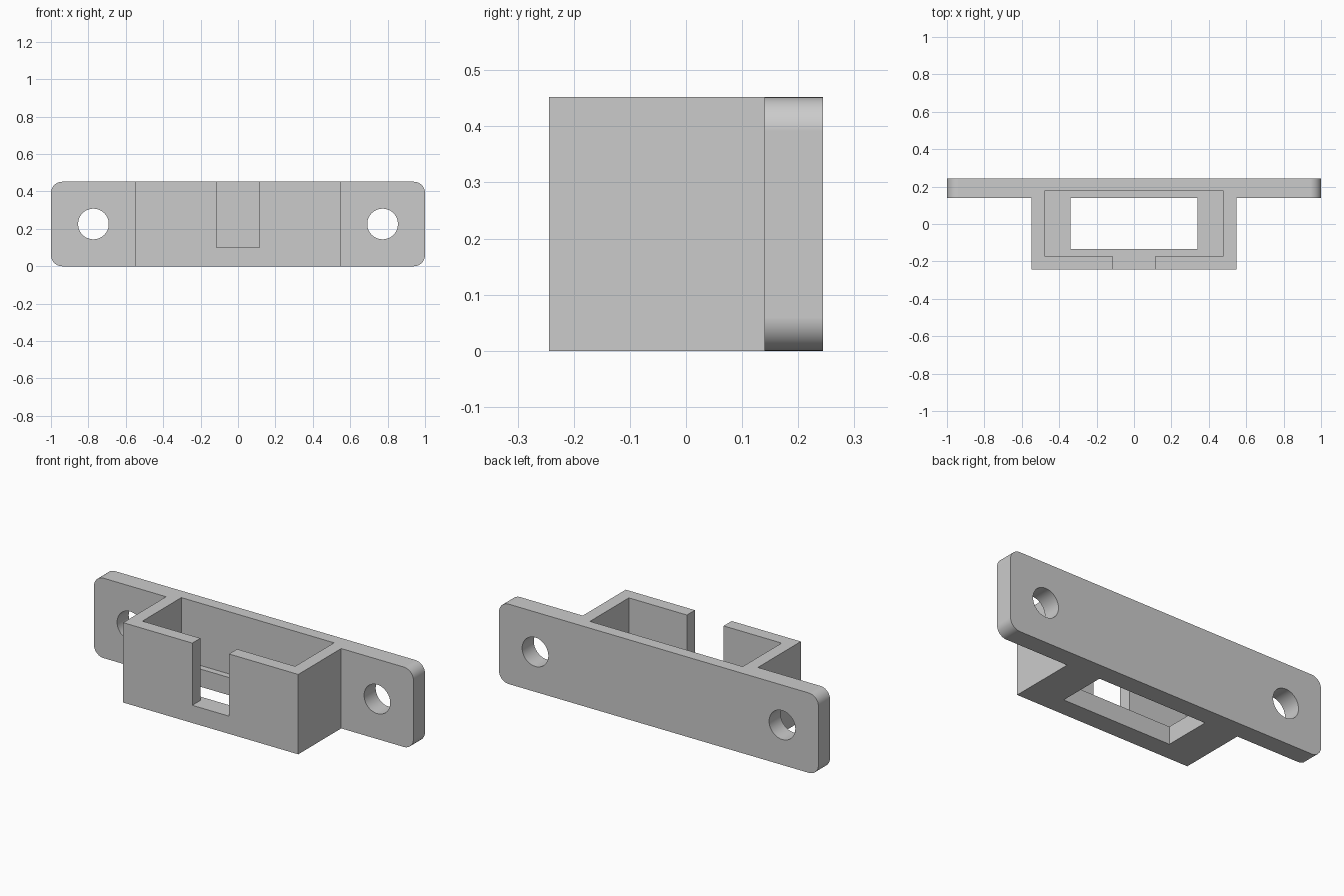
import bpy, math
from mathutils import Matrix, Vector

if "Cube" in bpy.data.objects:
    bpy.data.objects.remove(bpy.data.objects["Cube"], do_unlink=True)

HEIGHT, BACK, FRONT, PLATE_FRONT = 0.452, 0.244, -0.244, 0.14
CORNER, FLOOR = 0.06, 0.10

grey = bpy.data.materials.new("plain grey")
grey.use_nodes = True
grey.diffuse_color = (0.6, 0.6, 0.6, 1)
grey.node_tree.nodes["Principled BSDF"].inputs["Base Color"].default_value = (0.6, 0.6, 0.6, 1)


def add_mesh(name, verts, faces):
    mesh = bpy.data.meshes.new(name)
    mesh.from_pydata(verts, [], faces)
    mesh.materials.append(grey)
    obj = bpy.data.objects.new(name, mesh)
    bpy.context.collection.objects.link(obj)
    return obj


def prism(name, outline, y0, y1):
    """Extrude a counter-clockwise x-z outline from y0 back to y1."""
    n = len(outline)
    verts = [(x, y, z) for y in (y0, y1) for x, z in outline]
    sides = [(i, i + n, (i + 1) % n + n, (i + 1) % n) for i in range(n)]
    return add_mesh(name, verts, [tuple(range(n)), tuple(reversed(range(n, 2 * n)))] + sides)


def block(name, half_x, y0, y1, z0, z1):
    outline = [(-half_x, z0), (half_x, z0), (half_x, z1), (-half_x, z1)]
    return prism(name, outline, y0, y1)


def arc(cx, cz, radius, start, sweep, steps):
    angles = [start + sweep * i / steps for i in range(steps + 1)]
    return [(cx + radius * math.cos(a), cz + radius * math.sin(a)) for a in angles]


def combine(target, other, operation):
    mod = target.modifiers.new(operation.lower(), "BOOLEAN")
    mod.operation, mod.solver, mod.object = operation, "EXACT", other
    bpy.ops.object.select_all(action="DESELECT")
    bpy.context.view_layer.objects.active = target
    target.select_set(True)
    bpy.ops.object.modifier_apply(modifier=mod.name)
    bpy.data.objects.remove(other, do_unlink=True)


# Mounting plate with rounded corners
outline = []
corners = [(1, 0), (1, 1), (-1, 1), (-1, 0)]
for i, (side, top) in enumerate(corners):
    cz = HEIGHT - CORNER if top else CORNER
    outline += arc(side * (1 - CORNER), cz, CORNER, (i - 1) * math.pi / 2, math.pi / 2, 12)
bracket = prism("mounting_bracket", outline, PLATE_FRONT, BACK)

# Box-shaped holder in front of the plate
combine(bracket, block("holder_box", 0.548, FRONT, 0.2, 0, HEIGHT), "UNION")

# Pocket, floor opening and front slot
combine(bracket, block("pocket", 0.478, -0.172, 0.176, FLOOR, 1), "DIFFERENCE")
combine(bracket, block("floor_opening", 0.34, -0.134, 0.14, -1, 0.3), "DIFFERENCE")
combine(bracket, block("front_slot", 0.115, -1, 0, FLOOR, 1), "DIFFERENCE")

# Screw holes, one on each ear
for side in (-1, 1):
    circle = arc(side * 0.773, HEIGHT / 2, 0.082, 0, 2 * math.pi, 48)[:-1]
    combine(bracket, prism("screw_hole", circle, 0, 1), "DIFFERENCE")

# Smooth fillets and holes, with the flat faces kept flat
bpy.ops.object.shade_smooth_by_angle(angle=math.radians(30))
weighted = bracket.modifiers.new("weighted normals", "WEIGHTED_NORMAL")
weighted.keep_sharp = True
